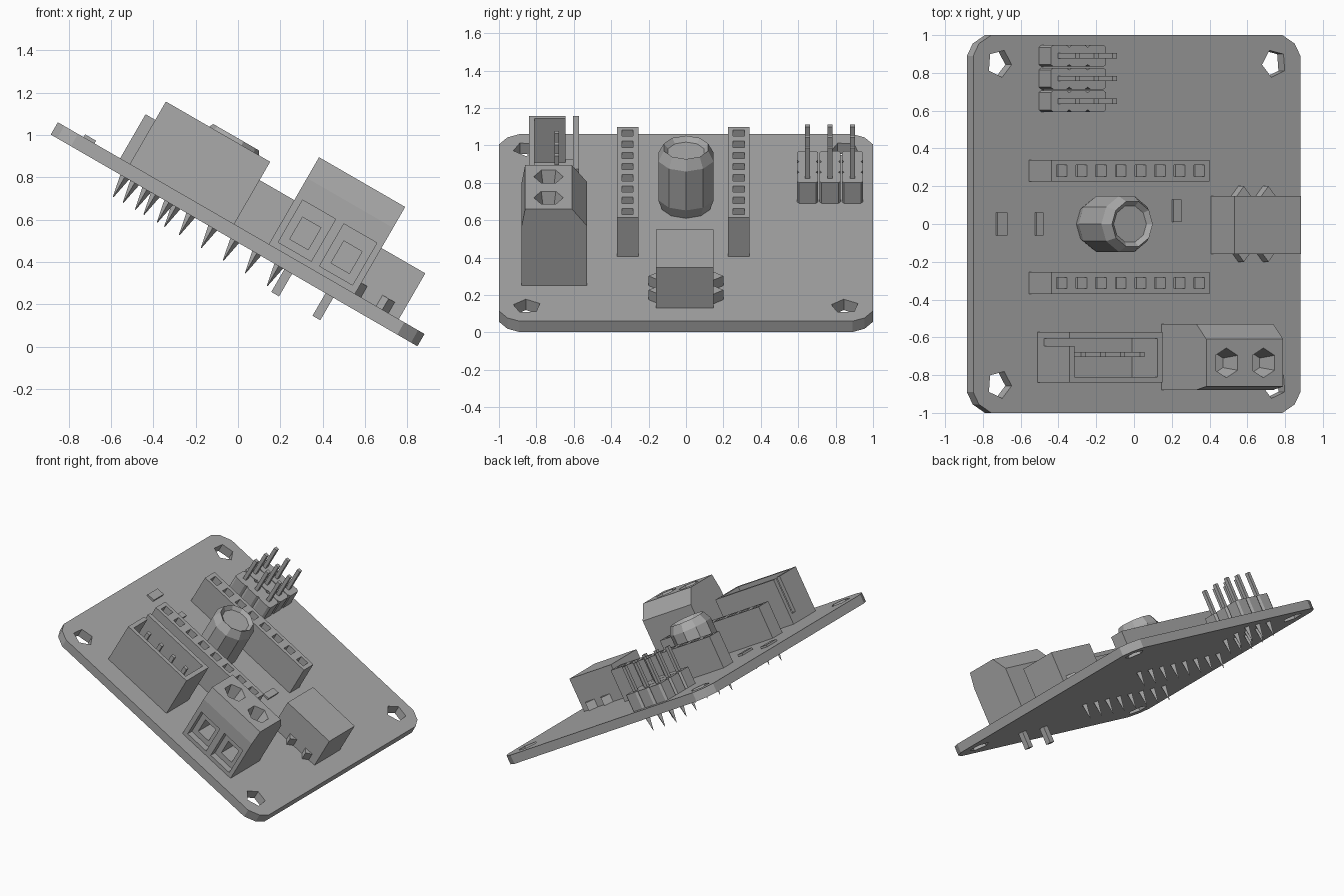
import bpy, bmesh, math
from mathutils import Matrix, Vector

cube = bpy.data.objects.get("Cube")
if cube:
    bpy.data.objects.remove(cube, do_unlink=True)

# One plain grey for the whole circuit board
GREY = (0.4, 0.4, 0.4, 1)
grey = bpy.data.materials.new("plain_grey")
grey.use_nodes = True
grey.diffuse_color = GREY
bsdf = next(n for n in grey.node_tree.nodes if n.type == "BSDF_PRINCIPLED")
bsdf.inputs["Base Color"].default_value = GREY

# Everything is modelled flat, with z = 0 on the board top, then tilted
TILT = Matrix.Translation((0.015, 0, 0.56)) @ Matrix.Rotation(math.radians(30), 4, "Y")


def box(bm, x0, x1, y0, y1, z0, z1):
    size = Matrix.Diagonal((x1 - x0, y1 - y0, z1 - z0, 1))
    mid = Matrix.Translation(((x0 + x1) / 2, (y0 + y1) / 2, (z0 + z1) / 2))
    bmesh.ops.create_cube(bm, size=1, matrix=mid @ size)


def cone(bm, x, y, z0, z1, r0, r1, sides, turn=0.0):
    place = Matrix.Translation((x, y, (z0 + z1) / 2)) @ Matrix.Rotation(turn, 4, "Z")
    bmesh.ops.create_cone(bm, cap_ends=True, segments=sides, radius1=r0,
                          radius2=r1, depth=z1 - z0, matrix=place)


def prism(bm, points, axis):
    face = bm.faces.new([bm.verts.new(p) for p in points])
    out = bmesh.ops.extrude_face_region(bm, geom=[face])
    moved = [v for v in out["geom"] if isinstance(v, bmesh.types.BMVert)]
    bmesh.ops.translate(bm, verts=moved, vec=Vector(axis))


def part(name, bm):
    bmesh.ops.recalc_face_normals(bm, faces=bm.faces)
    mesh = bpy.data.meshes.new(name)
    bm.to_mesh(mesh)
    bm.free()
    mesh.materials.append(grey)
    ob = bpy.data.objects.new(name, mesh)
    bpy.context.scene.collection.objects.link(ob)
    ob.matrix_world = TILT
    return ob


def carve(ob, bm):
    cutter = part(ob.name + "_cutter", bm)
    cutter.hide_render = True
    mod = ob.modifiers.new("cut", "BOOLEAN")
    mod.operation, mod.solver, mod.object = "DIFFERENCE", "EXACT", cutter
    bpy.context.view_layer.update()
    graph = bpy.context.evaluated_depsgraph_get()
    cut = bpy.data.meshes.new_from_object(ob.evaluated_get(graph))
    ob.modifiers.clear()
    ob.data = cut
    bpy.data.objects.remove(cutter, do_unlink=True)


# Board with clipped corners and four mounting holes
bm = bmesh.new()
outline = []
for sx, sy in ((1, 1), (-1, 1), (-1, -1), (1, -1)):
    arc = [(1, 0.89), (0.965, 0.955), (0.89, 1)]
    if sx * sy < 0:
        arc.reverse()
    outline += [(sx * a, sy * b, -0.067) for a, b in arc]
prism(bm, outline, (0, 0, 0.067))
board = part("board", bm)
bm = bmesh.new()
for sx in (-1, 1):
    for sy in (-1, 1):
        cone(bm, sx * 0.84, sy * 0.85, -0.2, 0.2, 0.075, 0.075, 5, sx * 0.4)
carve(board, bm)

# Small flat surface parts
bm = bmesh.new()
for x, y, w in ((-0.83, 0, 0.03), (-0.6, 0, 0.022), (0.24, 0.07, 0.025)):
    box(bm, x - w, x + w, y - 0.06, y + 0.06, 0, 0.015)
part("surface_parts", bm)

# Two long socket strips with eight square sockets and solder spikes
for side, y0 in (("rear", 0.225), ("front", -0.37)):
    mid = y0 + 0.0575
    bm = bmesh.new()
    box(bm, -0.66, 0.306, y0, y0 + 0.115, 0, 0.24)
    strip = part(side + "_socket_strip", bm)
    holes, spikes = bmesh.new(), bmesh.new()
    for i in range(8):
        x = -0.597 + 0.12 * i
        box(holes, x - 0.033, x + 0.033, mid - 0.03, mid + 0.03, 0.14, 0.3)
        cone(spikes, x, mid, -0.175, -0.06, 0.002, 0.025, 4)
    carve(strip, holes)
    part(side + "_strip_spikes", spikes)

# Three by three pin header
bm, pins = bmesh.new(), bmesh.new()
for j in range(3):
    y = 0.65 + 0.12 * j
    for i in range(3):
        x = -0.543 + 0.113 * i
        prism(bm, [(x + a * 0.0565, y + b * 0.057, 0) for a, b in
                   ((-1, -0.8), (-0.7, -1), (0.7, -1), (1, -0.8),
                    (1, 0.8), (0.7, 1), (-0.7, 1), (-1, 0.8))], (0, 0, 0.127))
        box(pins, x - 0.013, x + 0.013, y - 0.014, y + 0.014, 0.1, 0.315)
        cone(pins, x, y, -0.175, -0.06, 0.002, 0.025, 4)
part("pin_header_base", bm)
part("pin_header_pins", pins)

# Faceted round can with a slightly dished top
bm = bmesh.new()
rings = []
for radius, z in ((0.135, 0), (0.155, 0.06), (0.155, 0.3), (0.125, 0.36), (0.1, 0.335)):
    rings.append([bm.verts.new((-0.235 + radius * math.cos(math.tau * k / 10),
                                radius * math.sin(math.tau * k / 10), z))
                  for k in range(10)])
for low, high in zip(rings, rings[1:]):
    for k in range(10):
        n = (k + 1) % 10
        bm.faces.new((low[k], low[n], high[n], high[k]))
bm.faces.new(rings[0])
bm.faces.new(rings[-1])
part("round_can", bm)

# Edge socket box with side tabs
bm = bmesh.new()
box(bm, 0.453, 0.86, -0.16, 0.147, 0, 0.25)
part("edge_socket", bm)
bm = bmesh.new()
for x in (0.62, 0.77):
    for s in (-1, 1):
        prism(bm, [(x - 0.05, s * 0.14, 0), (x + 0.05, s * 0.14, 0),
                   (x, s * 0.2, 0)], (0, 0, 0.06))
part("edge_socket_tabs", bm)

# Open-topped plug housing with a notched end and a row of contacts
bm = bmesh.new()
box(bm, -0.607, -0.038, -0.84, -0.572, 0, 0.34)
housing = part("plug_housing", bm)
bm = bmesh.new()
box(bm, -0.577, -0.07, -0.81, -0.605, 0.07, 0.5)
carve(housing, bm)
bm = bmesh.new()
box(bm, -0.7, -0.5, -0.645, -0.605, 0.07, 0.5)
carve(housing, bm)
bm = bmesh.new()
for i in range(4):
    x = -0.5 + 0.12 * i
    box(bm, x - 0.014, x + 0.014, -0.704, -0.678, 0.05, 0.3)
part("plug_contacts", bm)

# Two-way screw terminal with wire openings, screw wells and legs
bm = bmesh.new()
profile = ((-0.88, 0), (-0.53, 0), (-0.53, 0.37), (-0.61, 0.474),
           (-0.86, 0.474), (-0.88, 0.36))
prism(bm, [(0.151, y, z) for y, z in profile], (0.47, 0, 0))
terminal = part("screw_terminal", bm)
openings, backs, wells, legs = (bmesh.new() for _ in range(4))
for x in (0.275, 0.5):
    box(openings, x - 0.09, x + 0.09, -1, -0.83, 0.03, 0.26)
    box(backs, x - 0.05, x + 0.05, -0.9, -0.68, 0.07, 0.19)
    cone(wells, x, -0.735, 0.36, 0.52, 0.05, 0.09, 6)
    cone(legs, x + 0.02, -0.71, -0.19, -0.05, 0.03, 0.03, 4, math.pi / 4)
for tool in (openings, backs, wells):
    carve(terminal, tool)
part("terminal_legs", legs)
